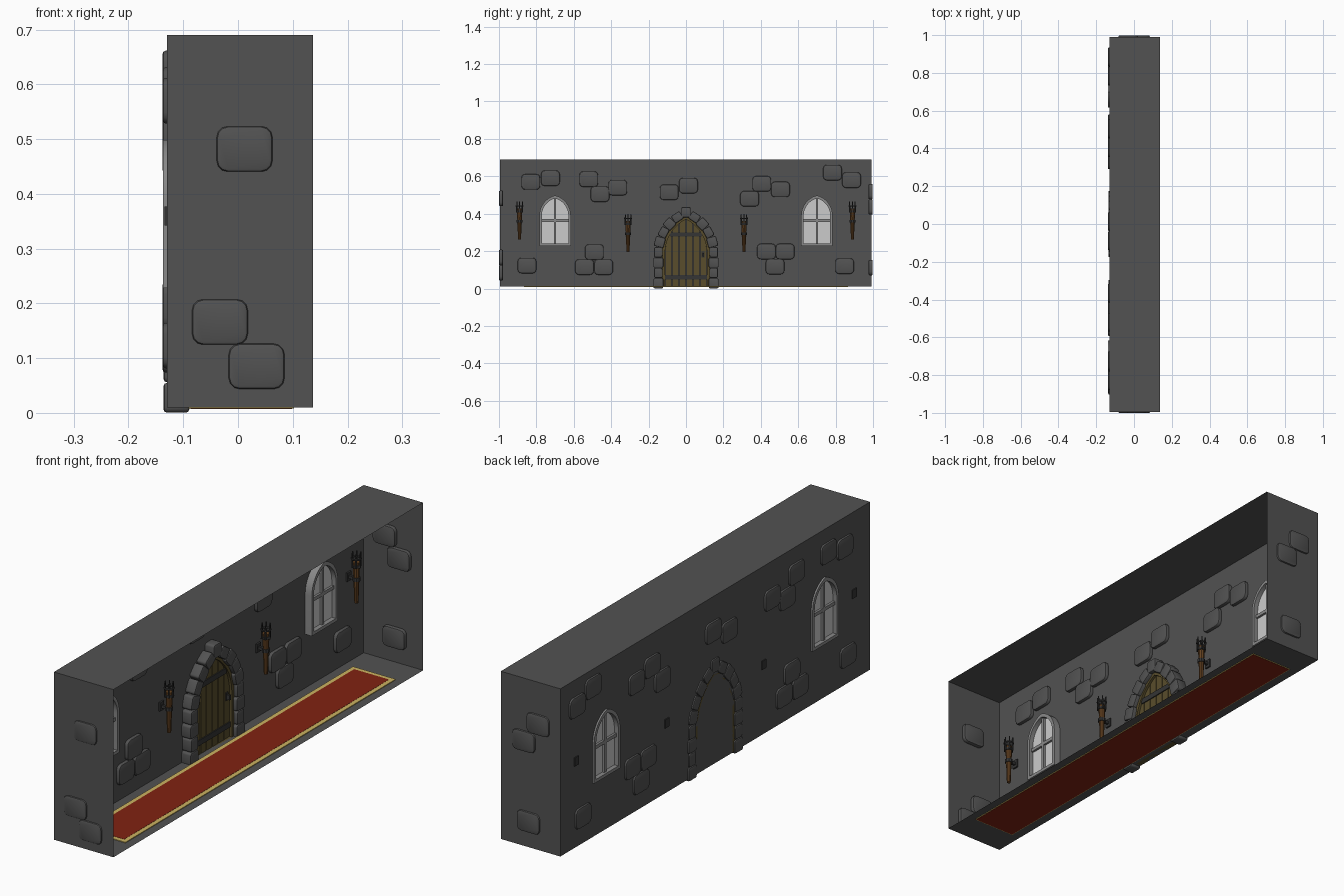
import bpy, bmesh, math
from mathutils import Matrix, Vector

if "Cube" in bpy.data.objects:
    bpy.data.objects.remove(bpy.data.objects["Cube"])


def material(name, r, g, b):
    m = bpy.data.materials.new(name)
    m.diffuse_color = (r, g, b, 1)
    m.use_nodes = True
    m.node_tree.nodes["Principled BSDF"].inputs["Base Color"].default_value = m.diffuse_color
    return m


STONE = material("dark_stone", .085, .085, .085)
METAL = material("dark_metal", .035, .035, .035)
DOOR = material("door_wood", .10, .075, .025)
WOOD = material("torch_wood", .13, .055, .015)
RED = material("carpet_red", .22, .016, .006)
GOLD = material("carpet_gold", .6, .45, .12)
FRAME = material("frame_grey", .25, .25, .25)
WHITE = material("pane_white", 1, 1, 1)

# Wall planes: local x, y, z become world y, z, x; end planes: x, z, -y
WALL = Matrix(((0, 0, 1, 0), (1, 0, 0, 0), (0, 1, 0, 0), (0, 0, 0, 1)))
END = Matrix(((1, 0, 0, 0), (0, 0, -1, 0), (0, 1, 0, 0), (0, 0, 0, 1)))
WX, FX, Y0, Y1, Z0, Z1 = -.13, .137, -.994, .991, .01, .69


def finish(name, bm, mat, matrix=Matrix()):
    me = bpy.data.meshes.new(name)
    bm.to_mesh(me)
    bm.free()
    ob = bpy.data.objects.new(name, me)
    ob.matrix_world = matrix
    me.materials.append(mat)
    bpy.context.collection.objects.link(ob)
    return ob


def box(name, x, y, z, mat):
    bm = bmesh.new()
    bmesh.ops.create_cube(bm, size=1)
    for v in bm.verts:
        for i, (a, b) in enumerate((x, y, z)):
            v.co[i] = (a + b) / 2 + v.co[i] * (b - a)
    return finish(name, bm, mat)


def stone(name, w, h, d, matrix, corner=.02):
    bm = bmesh.new()
    bmesh.ops.create_cube(bm, size=1)
    bmesh.ops.scale(bm, vec=(w, h, d), verts=bm.verts)
    along = [e for e in bm.edges if abs(e.verts[0].co.z - e.verts[1].co.z) > d / 2]
    bmesh.ops.bevel(bm, geom=along, offset=corner, segments=3, profile=.5, affect='EDGES')
    bm.normal_update()
    rims = {e for f in bm.faces if abs(f.normal.z) > .9 for e in f.edges}
    bmesh.ops.bevel(bm, geom=list(rims), offset=.006, segments=2, profile=.5, affect='EDGES')
    return finish(name, bm, STONE, matrix)


def arch(hw, z0, zs, za, n=10):
    """Pointed arch outline, from the bottom right over the top to the bottom left."""
    rise = za - zs
    k = (rise ** 2 - hw ** 2) / (2 * hw)
    r = hw + k
    top = math.asin(rise / r)
    half = [(hw, z0)] + [(r * math.cos(top * i / n) - k, zs + r * math.sin(top * i / n))
                         for i in range(n + 1)]
    return half + [(-y, z) for y, z in half[-2::-1]]


def shift(points, dy):
    return [(y + dy, z) for y, z in points]


def plate(name, outlines, x0, x1, mat):
    """Flat outlines in the wall plane, holes included, extruded from x0 to x1."""
    cu = bpy.data.curves.new(name, 'CURVE')
    cu.dimensions = '2D'
    cu.fill_mode = 'BOTH'
    cu.extrude = (x1 - x0) / 2
    for pts in outlines:
        sp = cu.splines.new('POLY')
        sp.points.add(len(pts) - 1)
        for p, (y, z) in zip(sp.points, pts):
            p.co = (y, z, 0, 1)
        sp.use_cyclic_u = True
    cu.materials.append(mat)
    ob = bpy.data.objects.new(name, cu)
    bpy.context.collection.objects.link(ob)
    ob.matrix_world = Matrix.Translation(((x0 + x1) / 2, 0, 0)) @ WALL
    bpy.ops.object.select_all(action='DESELECT')
    ob.select_set(True)
    bpy.context.view_layer.objects.active = ob
    bpy.ops.object.convert(target='MESH')


def rod(name, x, y, z0, z1, r0, r1, mat, sides=10):
    bm = bmesh.new()
    bmesh.ops.create_cone(bm, cap_ends=True, segments=sides, radius1=r0, radius2=r1, depth=z1 - z0)
    return finish(name, bm, mat, Matrix.Translation((x, y, (z0 + z1) / 2)))


# Room shell: floor, ceiling and two ends, open at the +x side
bm = bmesh.new()
for quad in (((WX, Y0, Z0), (FX, Y0, Z0), (FX, Y1, Z0), (WX, Y1, Z0)),
             ((WX, Y0, Z1), (WX, Y1, Z1), (FX, Y1, Z1), (FX, Y0, Z1)),
             ((WX, Y0, Z0), (WX, Y0, Z1), (FX, Y0, Z1), (FX, Y0, Z0)),
             ((WX, Y1, Z0), (FX, Y1, Z0), (FX, Y1, Z1), (WX, Y1, Z1))):
    bm.faces.new([bm.verts.new(c) for c in quad])
bmesh.ops.remove_doubles(bm, verts=bm.verts, dist=1e-5)
finish("floor_ceiling_ends", bm, STONE)

# Long wall with two window openings
opening = arch(.08, .232, .39, .493)
plate("long_wall", [[(Y0, Z0), (Y1, Z0), (Y1, Z1), (Y0, Z1)],
                    shift(opening, -.7), shift(opening, .7)], WX, WX, STONE)

# Windows
for y in (-.7, .7):
    plate("window_frame", [shift(arch(.084, .228, .39, .498), y),
                           shift(arch(.071, .241, .39, .482), y)], -.137, -.1, FRAME)
    plate("window_pane", [shift(arch(.073, .24, .39, .484), y)], -.119, -.119, WHITE)
    box("window_mullion", (-.129, -.109), (y - .006, y + .006), (.235, .485), FRAME)
    box("window_crossbar", (-.128, -.11), (y - .072, y + .072), (.357, .371), FRAME)

# Loose stones set into the long wall (y, z)
for y, z in ((-.83, .57), (-.725, .59), (-.52, .585), (-.46, .505), (-.365, .54), (-.09, .515),
             (.013, .55), (.405, .56), (.34, .48), (.505, .53), (.783, .62), (.885, .58),
             (-.85, .123), (-.49, .195), (-.543, .115), (-.44, .115), (.43, .198),
             (.53, .198), (.476, .117), (.848, .12)):
    stone("wall_stone", .1, .083, .022, Matrix.Translation((-.127, y, z)) @ WALL)

# Loose stones in the ends (x, y, z)
for x, y, z in ((.012, -.989, .482), (-.033, -.989, .166), (.034, -.989, .085),
                (-.031, .987, .518), (.033, .987, .436), (.012, .987, .112)):
    stone("end_stone", .102, .083, .022, Matrix.Translation((x, y, z)) @ END)

# Door surround: stones spaced evenly along a pointed arch, keystone at the apex
path = [Vector(p) for p in arch(.148, 0, .19, .405, 30)]
half = path[:len(path) // 2 + 1]
lengths = [(b - a).length for a, b in zip(half, half[1:])]
COUNT = 8
pitch = (sum(lengths) - .024) / COUNT
for i in range(COUNT):
    s = (i + .5) * pitch
    for a, b, l in zip(half, half[1:], lengths):
        if s <= l:
            break
        s -= l
    p, t = a.lerp(b, s / l), b - a
    ang = math.atan2(t.y, t.x)
    for side in (1, -1):
        turn = ang if side == 1 else math.pi - ang
        stone("arch_stone", pitch - .001, .054 if i % 2 == 0 else .046, .047,
              Matrix.Translation((-.1125, side * p.x, p.y)) @ WALL
              @ Matrix.Rotation(turn, 4, 'Z'), .009)
stone("keystone", .05, .056, .047, Matrix.Translation((-.1125, 0, .408)) @ WALL, .009)

# Door: rim, planks that follow the arch, straps and handle
inner = arch(.112, Z0, .19, .37)
plate("door_rim", [arch(.127, Z0, .19, .388), inner], -.13, -.106, DOOR)


def door_top(y):
    k = (.18 ** 2 - .112 ** 2) / .224
    return .19 + math.sqrt(max(0, (.112 + k) ** 2 - (abs(y) + k) ** 2))


PLANKS = 6
step = .224 / PLANKS
for i in range(PLANKS):
    a = -.112 + i * step + .002
    b = a + step - .004
    tops = [(b + (a - b) * j / 4, door_top(b + (a - b) * j / 4)) for j in range(5)]
    plate("door_plank", [[(a, Z0), (b, Z0)] + tops], -.129, -.116, DOOR)
for z, hw in ((.06, .112), (.288, .086)):
    box("door_strap", (-.12, -.112), (-hw, hw), (z - .011, z + .011), METAL)
box("door_handle_plate", (-.118, -.112), (.084, .098), (.165, .197), METAL)
box("door_handle", (-.114, -.098), (.087, .095), (.17, .19), METAL)

# Torches: tapered handle, iron cage, bracket and wall plate
TX = -.092
for y, z in ((-.89, .262), (-.31, .195), (.31, .195), (.89, .262)):
    rod("torch_handle", TX, y, z, z + .165, .008, .014, WOOD)
    rod("torch_clasp", TX, y, z + .09, z + .104, .0155, .0155, METAL)
    rod("torch_collar", TX, y, z + .145, z + .155, .018, .018, METAL)
    bpy.ops.mesh.primitive_torus_add(location=(TX, y, z + .18), major_radius=.018,
                                     minor_radius=.0035, major_segments=12, minor_segments=6)
    ring = bpy.context.object
    ring.name = "torch_ring"
    ring.data.materials.append(METAL)
    for i in range(6):
        c, s = math.cos(i * math.pi / 3), math.sin(i * math.pi / 3)
        rod("torch_prong", TX + .017 * c, y + .017 * s, z + .145, z + .203, .0035, .0025, METAL, 6)
    box("torch_bracket", (WX, TX - .008), (y - .005, y + .005), (z + .091, z + .103), METAL)
    box("torch_wall_plate", (-.134, -.123), (y - .013, y + .013), (z + .08, z + .115), METAL)

# Carpet: gold slab with red top and red underside
box("carpet_border", (-.09, .102), (-.867, .865), (.008, .013), GOLD)
box("carpet_top", (-.072, .084), (-.849, .847), (.0125, .0137), RED)
box("carpet_underside", (-.087, .099), (-.864, .862), (.0072, .0085), RED)

# Smooth shading with sharp edges kept
bpy.ops.object.select_all(action='SELECT')
bpy.context.view_layer.objects.active = bpy.context.selected_objects[0]
bpy.ops.object.shade_smooth_by_angle(angle=math.radians(35))
